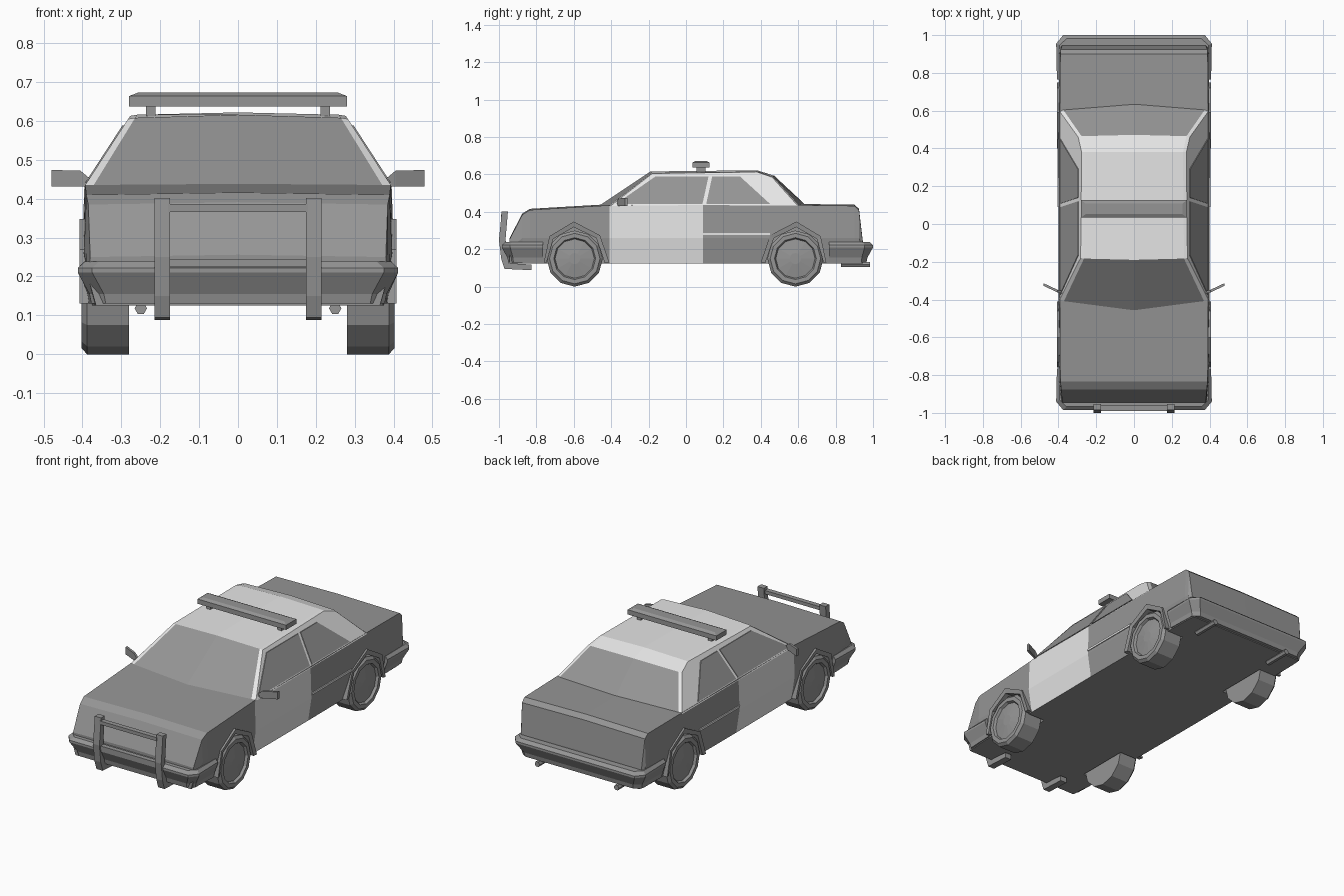
import bpy, bmesh, math

cube = bpy.data.objects.get("Cube")
if cube:
    bpy.data.objects.remove(cube)


def material(name, value):
    m = bpy.data.materials.new(name)
    m.use_nodes = True
    col = (value, value, value, 1)
    m.diffuse_color = col
    m.node_tree.nodes["Principled BSDF"].inputs["Base Color"].default_value = col
    return m


GREY = material("mid grey", 0.3)
WHITE = material("white", 0.8)


def build(name, verts, faces, mats=(GREY,), rule=None):
    """Flat shaded mesh object; rule(face) gives the material index."""
    bm = bmesh.new()
    vs = [bm.verts.new(v) for v in verts]
    for f in faces:
        bm.faces.new([vs[i] for i in f])
    bmesh.ops.recalc_face_normals(bm, faces=bm.faces)
    if rule:
        for f in bm.faces:
            f.material_index = rule(f)
    me = bpy.data.meshes.new(name)
    bm.to_mesh(me)
    bm.free()
    for m in mats:
        me.materials.append(m)
    ob = bpy.data.objects.new(name, me)
    bpy.context.collection.objects.link(ob)
    return ob


def loft(name, rings, mats=(GREY,), rule=None):
    """Skin closed rings of equal size and cap both ends."""
    n = len(rings[0])
    faces = [(k * n + i, k * n + (i + 1) % n, (k + 1) * n + (i + 1) % n, (k + 1) * n + i)
             for k in range(len(rings) - 1) for i in range(n)]
    faces += [tuple(range(n)), tuple(range((len(rings) - 1) * n, len(rings) * n))]
    return build(name, [p for r in rings for p in r], faces, mats, rule)


def prism(name, yz, x0, x1, mat=GREY):
    return loft(name, [[(x, y, z) for y, z in yz] for x in (x0, x1)], (mat,))


def box(name, xs, ys, zs, mat=GREY):
    yz = [(ys[0], zs[0]), (ys[1], zs[0]), (ys[1], zs[1]), (ys[0], zs[1])]
    return prism(name, yz, xs[0], xs[1], mat)


SIDES = (("left", 1), ("right", -1))
AXLES = (("front", -0.595, 1), ("rear", 0.585, -1))

# Lower body: (y, top height, half width) stations from nose to tail
stations = [(-0.945, 0.25, 0.38), (-0.875, 0.385, 0.385), (-0.835, 0.41, 0.39),
            (-0.41, 0.435, 0.393), (0.09, 0.436, 0.395), (0.62, 0.436, 0.393),
            (0.9, 0.432, 0.39), (0.925, 0.41, 0.388), (0.945, 0.24, 0.38)]
rings = []
for y, top, w in stations:
    mid = min(0.26, top - 0.05)
    half = [(w - 0.015, 0.125), (w + 0.006, mid), (w, top)]
    ring = [(x, y, z) for x, z in half] + [(0, y, top + 0.006)]
    rings.append(ring + [(-x, y, z) for x, z in reversed(half)])


def door_paint(f):
    c = f.calc_center_median()
    return int(-0.41 < c.y < 0.09 and abs(f.normal.x) > 0.6)


body = loft("body", rings, (GREY, WHITE), door_paint)

# Wheel arches: cut wells, then raised lips
outer = [(-0.165, 0.13), (-0.135, 0.27), (-0.005, 0.348), (0.135, 0.275), (0.185, 0.13)]
inner = [(-0.15, 0.13), (-0.115, 0.255), (-0.005, 0.318), (0.115, 0.26), (0.16, 0.13)]
for end, cy, flip in AXLES:
    lip = [(cy + flip * y, z) for y, z in outer]
    well = [(cy + flip * y, z) for y, z in inner]
    for side, s in SIDES:
        hole = [(well[0][0], 0.05)] + well + [(well[-1][0], 0.05)]
        cutter = prism("arch_cutter", hole, s * 0.27, s * 0.5)
        cutter.hide_render = True
        mod = body.modifiers.new("arch", "BOOLEAN")
        mod.operation = "DIFFERENCE"
        mod.solver = "EXACT"
        mod.object = cutter
        bpy.context.view_layer.objects.active = body
        bpy.ops.object.modifier_apply(modifier=mod.name)
        bpy.data.objects.remove(cutter)
        section = [(p, q) for p, q in zip(lip, well)]
        loft(f"{end}_{side}_arch_lip",
             [[(s * 0.38, *p), (s * 0.407, *p), (s * 0.403, *q), (s * 0.38, *q)]
              for p, q in section])

# Wheels: twelve sided lathe with a dished hub
profile = [(0.28, 0.15), (0.388, 0.15), (0.402, 0.135), (0.402, 0.112),
           (0.388, 0.105), (0.398, 0.03)]
for end, cy, flip in AXLES:
    for side, s in SIDES:
        loft(f"{end}_{side}_wheel",
             [[(s * x, cy + r * math.sin(a), 0.15 - r * math.cos(a))
               for a in (math.tau * i / 12 for i in range(12))] for x, r in profile])


# Cabin: side walls lie on one sloping plane per side
def wall(z):
    return 0.393 - (z - 0.435) * 0.65


def at(y, z, inset=0.0):
    return (wall(z) - inset, y, z)


edge = [at(-0.405, 0.43), at(-0.18, 0.605), at(0.38, 0.613), at(0.46, 0.585), at(0.6, 0.43)]
trim = [at(-0.413, 0.432, 0.022), at(-0.183, 0.608, 0.016), at(0.38, 0.616, 0.016),
        at(0.465, 0.588, 0.016), at(0.607, 0.433, 0.018)]
middle = [(0, -0.46, 0.436), (0, -0.19, 0.616), (0, 0.38, 0.622), (0, 0.472, 0.593),
          (0, 0.64, 0.436)]
n = len(edge)
rows = [edge, trim, middle] + [[(-x, y, z) for x, y, z in r] for r in (trim, edge)]
faces = [(k * n + i, k * n + i + 1, (k + 1) * n + i + 1, (k + 1) * n + i)
         for k in range(4) for i in range(n - 1)]
faces += [tuple(range(n)), tuple(range(4 * n, 5 * n)), tuple(k * n for k in range(5)),
          tuple(k * n + n - 1 for k in range(5))]


def glass(f):
    c = f.calc_center_median()
    return int(not (abs(c.x) < 0.25 and (c.y < -0.25 or c.y > 0.48)))


build("cabin", [p for r in rows for p in r], faces, (GREY, WHITE), glass)

# Side windows and door trim as thin plates
windows = {"front": [(-0.375, 0.442), (0.088, 0.442), (0.12, 0.588), (-0.165, 0.588)],
           "rear": [(0.108, 0.442), (0.45, 0.442), (0.29, 0.588), (0.14, 0.588)]}
for side, s in SIDES:
    for end, pts in windows.items():
        loft(f"{end}_{side}_window",
             [[(s * (wall(z) + d), y, z) for y, z in pts] for d in (-0.003, 0.004)])
    box(f"{side}_trim_strip", (s * 0.397, s * 0.405), (0.09, 0.45), (0.276, 0.288), WHITE)

# Bumpers wrap round to the arches
for end, s, reach in (("front", -1, 0.985), ("rear", 1, 1.0)):
    rings = []
    for z, d in ((0.13, 0.035), (0.155, 0.03), (0.21, 0), (0.222, 0), (0.238, 0.018)):
        half = [(0.408 - d * 0.7, 0.765), (0.412 - d, reach - 0.045 - d * 0.5),
                (0.375 - d, reach - d)]
        pts = half + [(-x, y) for x, y in reversed(half)]
        rings.append([(x, s * y, z) for x, y in pts])
    loft(f"{end}_bumper", rings)

# Push bar on the nose
post = [(-0.985, 0.402), (-1.0, 0.25), (-0.988, 0.15), (-0.97, 0.095), (-0.825, 0.088),
        (-0.825, 0.118), (-0.945, 0.125), (-0.965, 0.25), (-0.952, 0.402)]
for side, s in SIDES:
    prism(f"{side}_push_bar_post", post, s * 0.175, s * 0.215)
for level, z in (("upper", 0.366), ("lower", 0.224)):
    box(f"{level}_push_bar_rail", (-0.18, 0.18), (-0.99, -0.962), (z, z + 0.02))

# Roof light bar with bevelled top
rings = []
for z, d in ((0.637, 0), (0.664, 0), (0.673, 0.018)):
    x, y = 0.28 - d * 1.3, 0.046 - d
    rings.append([(-x, 0.08 - y, z), (x, 0.08 - y, z), (x, 0.08 + y, z), (-x, 0.08 + y, z)])
loft("light_bar", rings)

for side, s in SIDES:
    box(f"{side}_light_bar_foot", (s * 0.212, s * 0.237), (0.055, 0.105), (0.6, 0.64))
    # Door mirrors, swept back and flaring outwards
    loft(f"{side}_mirror",
         [[(s * x, y, 0.432), (s * x, y + 0.014, 0.432), (s * x, y + 0.014, top),
           (s * x, y, top)]
          for x, y, top in ((0.375, -0.37, 0.447), (0.405, -0.362, 0.472), (0.48, -0.327, 0.474))])
    # Exhaust pipes
    loft(f"{side}_exhaust",
         [[(s * 0.25 + 0.016 * math.cos(a), y, 0.118 + 0.016 * math.sin(a))
           for a in (math.tau * i / 6 for i in range(6))] for y in (0.83, 0.985)])
